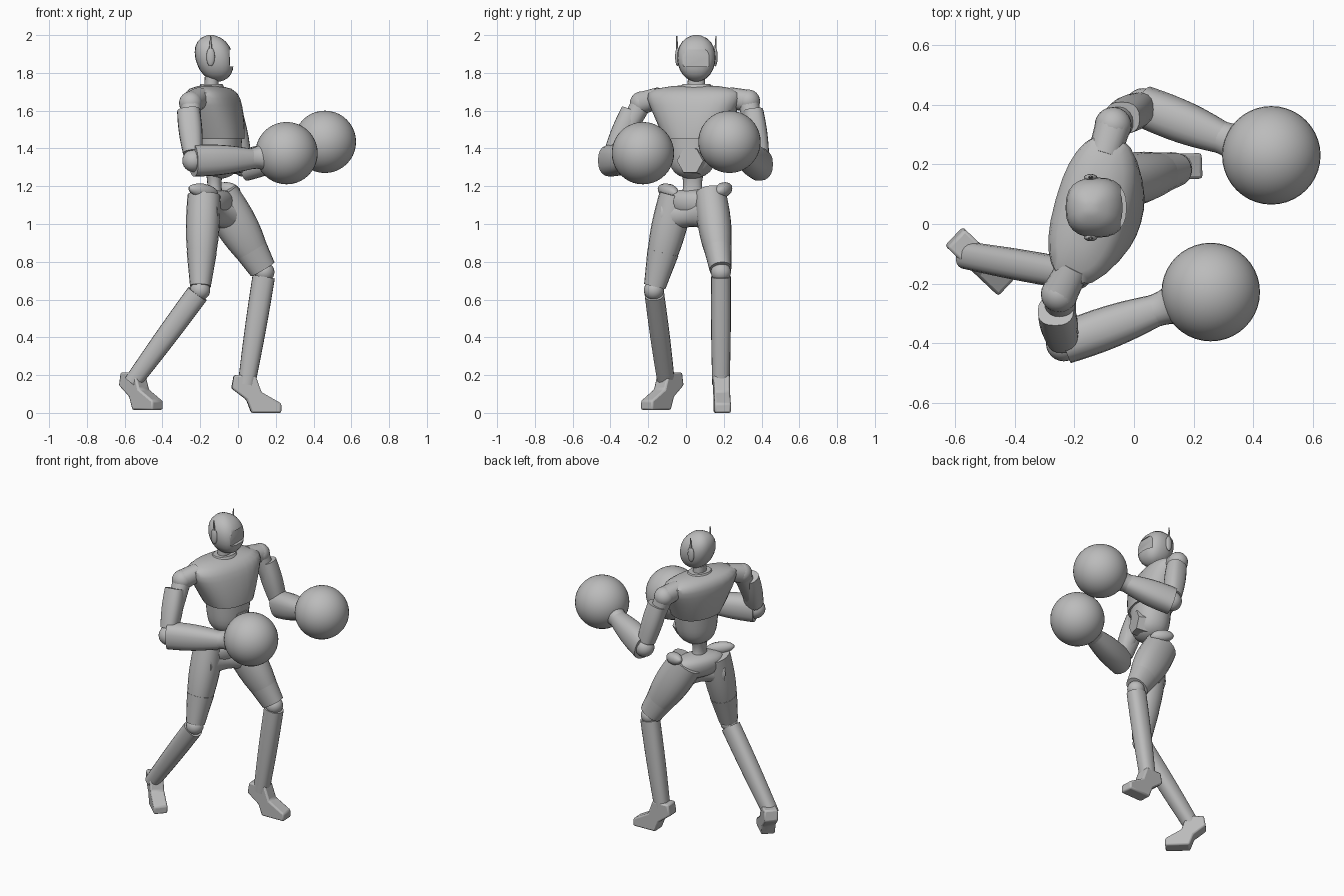
import bpy, bmesh
from math import cos, sin, pi, tau, copysign
from mathutils import Vector, Matrix

if "Cube" in bpy.data.objects:
    bpy.data.objects.remove(bpy.data.objects["Cube"])

shade = (0.5, 0.5, 0.5, 1)
grey = bpy.data.materials.new("plain grey")
grey.use_nodes = True
grey.diffuse_color = shade
grey.node_tree.nodes["Principled BSDF"].inputs["Base Color"].default_value = shade

# Body directions: the chest and hips are turned in a fighting stance
LEFT = Vector((0, 1, 0))
UP = Vector((0, 0, 1))
CHEST_LEFT = Vector((0.27, 0.96, 0))
CHEST_FRONT = CHEST_LEFT.cross(UP)
HIP_LEFT = Vector((0.4, 0.9, 0))


def smooth(obj):
    bpy.ops.object.select_all(action="DESELECT")
    obj.select_set(True)
    bpy.context.view_layer.objects.active = obj
    bpy.ops.object.shade_smooth_by_angle(angle=0.7)


def finish(name, bm):
    bmesh.ops.recalc_face_normals(bm, faces=bm.faces)
    mesh = bpy.data.meshes.new(name)
    bm.to_mesh(mesh)
    bm.free()
    mesh.materials.append(grey)
    obj = bpy.data.objects.new(name, mesh)
    bpy.context.collection.objects.link(obj)
    smooth(obj)
    return obj


def mix(a, b, t):
    return a + (b - a) * t


def limb(name, start, end, r_start, r_end, bulge=0, flat_start=1, flat_end=1, side=LEFT,
         axis=None, power=2.2, base=0, dome=0, sides=20, steps=12):
    """Tapered solid; flat is depth over width, base and dome round off its ends."""
    start, end = Vector(start), Vector(end)
    along = (axis or end - start).normalized()
    across = (side - along * side.dot(along)).normalized()
    deep = across.cross(along)
    bm = bmesh.new()
    rings = []
    for k in range(steps + 1):
        t = (1 - cos(pi * k / steps)) / 2
        radius = mix(r_start, r_end, t) + bulge * sin(pi * t)
        if base:
            radius *= max(0.15, (1 - (1 - t) ** base) ** 0.5)
        if dome:
            radius *= max(0.15, (1 - t ** dome) ** 0.5)
        flat = mix(flat_start, flat_end, t)
        ring = []
        for i in range(sides):
            c, s = cos(tau * i / sides), sin(tau * i / sides)
            c = copysign(abs(c) ** (2 / power), c)
            s = copysign(abs(s) ** (2 / power), s)
            ring.append(bm.verts.new(mix(start, end, t) + (across * c + deep * s * flat) * radius))
        rings.append(ring)
    for low, high in zip(rings, rings[1:]):
        for i in range(sides):
            j = (i + 1) % sides
            bm.faces.new((low[i], low[j], high[j], high[i]))
    bm.faces.new(rings[0])
    bm.faces.new(rings[-1])
    return finish(name, bm)


def ball(name, centre, radius, scale=(1, 1, 1), segments=24):
    bm = bmesh.new()
    place = Matrix.Translation(centre) @ Matrix.Diagonal((*scale, 1))
    bmesh.ops.create_uvsphere(bm, u_segments=segments, v_segments=segments // 2,
                              radius=radius, matrix=place)
    return finish(name, bm)


# Head with a shallow cut visor recess
head = limb("head", (-0.105, 0.055, 1.755), (-0.145, 0.055, 2), 0.08, 0.1, bulge=0.013,
            axis=UP, power=2.5, base=7, dome=5, sides=24)
bm = bmesh.new()
bmesh.ops.create_cube(bm, size=0.1, matrix=Matrix.Translation((0.005, 0.05, 1.88))
                      @ Matrix.Diagonal((1, 1.45, 0.9, 1)))
cutter = finish("visor_cutter", bm)
cutter.hide_render = True
cut = head.modifiers.new("visor", "BOOLEAN")
cut.operation, cut.object = "DIFFERENCE", cutter
bpy.context.view_layer.objects.active = head
bpy.ops.object.modifier_apply(modifier=cut.name)
bpy.data.objects.remove(cutter)
smooth(head)

# Ears with antennas
for name, out in (("right", -1), ("left", 1)):
    ear = Vector((-0.145, 0.055, 1.885)) + LEFT * out * 0.1
    ball(name + "_ear", ear, 0.05, (0.45, 0.25, 1))
    limb(name + "_antenna", ear, ear + UP * 0.11 + LEFT * out * 0.004, 0.008, 0.003,
         flat_start=1.6, sides=8)

# Neck, chest, abdomen, belly plate and waist
throat = Vector((-0.14, 0.055, 1.7))
limb("neck", throat, throat + UP * 0.08, 0.048, 0.045, flat_start=0.8, flat_end=0.8)
limb("collar", throat, throat + UP * 0.04, 0.1, 0.075, flat_start=0.75, flat_end=0.75,
     side=CHEST_LEFT)
limb("chest", (-0.1, 0.04, 1.45), (-0.15, 0.05, 1.735), 0.155, 0.295, flat_start=0.83,
     flat_end=0.4, side=CHEST_LEFT, axis=UP, power=2.4, dome=12, sides=28)
limb("abdomen", (-0.1, 0.03, 1.24), (-0.1, 0.04, 1.48), 0.115, 0.147, flat_start=0.95,
     flat_end=0.8, side=CHEST_LEFT, axis=UP, base=6, sides=28)
plate = Vector((-0.05, 0.04, 1.335))
limb("belly_plate", plate, plate + CHEST_FRONT * 0.07, 0.085, 0.072, side=CHEST_LEFT,
     power=2, sides=6, steps=1)
waist = Vector((-0.125, 0.035, 1.15))
limb("waist", waist, waist + UP * 0.12, 0.06, 0.06, bulge=-0.01, flat_start=0.75, flat_end=0.75)

# Pelvis with an arched crotch and a flared wing on each hip
pelvis = Vector((-0.13, 0.05, 1.03))
limb("pelvis", pelvis, pelvis + UP * 0.155, 0.17, 0.18, flat_start=0.58, flat_end=0.5,
     side=HIP_LEFT, base=4, dome=8, sides=24)
limb("crotch", (-0.19, -0.08, 1.05), (-0.04, 0.15, 1.05), 0.1, 0.1, bulge=-0.035, side=UP)
for name, back, front in (("right", (-0.26, -0.14, 1.19), (-0.11, -0.05, 1.16)),
                          ("left", (-0.12, 0.23, 1.195), (0.01, 0.17, 1.17))):
    limb(name + "_hip_wing", back, front, 0.042, 0.046, base=3, dome=3, sides=12)


# Legs: thigh, thigh guard, knee ball, shin and heeled foot
FOOT_PROFILE = [(0.05, 0.2), (0, 0.13), (0.3, 0.07), (0.4, 0), (1, 0), (1, 0.05),
                (0.6, 0.11), (0.48, 0.2)]


def leg(name, hip, knee, ankle, heel, toe, width, flat):
    hip, knee, ankle, heel, toe = map(Vector, (hip, knee, ankle, heel, toe))
    limb(name + "_thigh", hip, mix(hip, knee, 0.92), width, 0.052, bulge=0.018,
         flat_start=flat, flat_end=flat)
    limb(name + "_thigh_guard", mix(hip, knee, 0.6), mix(hip, knee, 0.96), width - 0.008, 0.058,
         flat_start=flat, flat_end=flat)
    ball(name + "_knee", knee, 0.053)
    limb(name + "_shin", mix(knee, ankle, 0.04), ankle, 0.052, 0.046, bulge=0.003,
         flat_start=1.15, power=2.4)
    across = UP.cross(toe - heel).normalized() * 0.043
    bm = bmesh.new()
    sole = bm.faces.new([bm.verts.new(mix(heel, toe, s) + UP * z - across)
                         for s, z in FOOT_PROFILE])
    new = bmesh.ops.extrude_face_region(bm, geom=[sole])["geom"]
    moved = [v for v in new if isinstance(v, bmesh.types.BMVert)]
    bmesh.ops.translate(bm, vec=across * 2, verts=moved)
    bevel = finish(name + "_foot", bm).modifiers.new("soft edges", "BEVEL")
    bevel.width, bevel.segments = 0.01, 2


leg("right", (-0.18, -0.05, 1.15), (-0.2, -0.17, 0.65), (-0.56, -0.105, 0.16),
    (-0.605, -0.04, 0.015), (-0.425, -0.21, 0.015), 0.092, 0.95)
leg("left", (-0.1, 0.13, 1.15), (0.14, 0.185, 0.745), (0.045, 0.185, 0.15),
    (-0.035, 0.185, 0), (0.228, 0.195, 0), 0.085, 1.25)


# Arms: deltoid, shoulder, upper arm in a sleeve, elbow, forearm, cuff and round glove
def arm(name, root, shoulder, sleeve, elbow, wrist, glove):
    root, shoulder, sleeve, elbow, wrist, glove = map(
        Vector, (root, shoulder, sleeve, elbow, wrist, glove))
    limb(name + "_deltoid", root, shoulder, 0.055, 0.06, side=UP)
    ball(name + "_shoulder", shoulder, 0.062)
    limb(name + "_upper_arm", shoulder, elbow, 0.055, 0.04)
    limb(name + "_sleeve", sleeve, mix(sleeve, elbow, 0.85), 0.054, 0.052, bulge=0.006,
         flat_start=1.12, power=2.5)
    ball(name + "_elbow", elbow, 0.06)
    limb(name + "_forearm", elbow, wrist, 0.07, 0.052, bulge=0.01, flat_start=1.2, power=2.4)
    limb(name + "_cuff", mix(wrist, elbow, 0.08), mix(wrist, glove, 0.4), 0.055, 0.085, bulge=-0.01)
    ball(name + "_glove", glove, 0.165, segments=40)


arm("right", (-0.2, -0.14, 1.67), (-0.25, -0.235, 1.64), (-0.262, -0.29, 1.6),
    (-0.235, -0.4, 1.335), (0.085, -0.285, 1.345), (0.257, -0.228, 1.375))
arm("left", (-0.1, 0.23, 1.67), (-0.07, 0.33, 1.65), (-0.04, 0.355, 1.6),
    (0.03, 0.395, 1.31), (0.305, 0.285, 1.385), (0.46, 0.23, 1.435))
